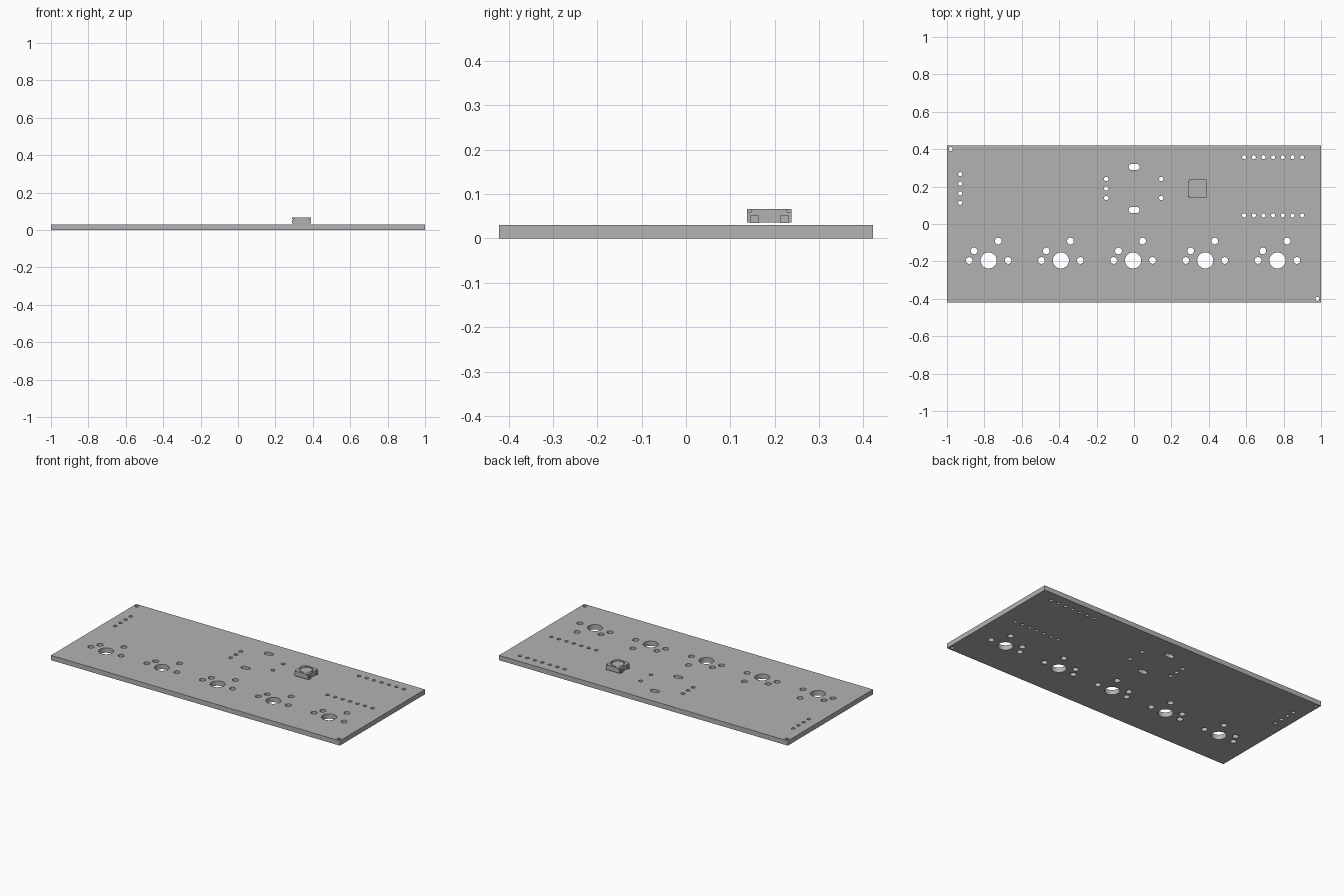
import bpy
from math import cos, sin, pi, radians

if "Cube" in bpy.data.objects:
    bpy.data.objects.remove(bpy.data.objects["Cube"])

grey = bpy.data.materials.new("plain grey")
grey.use_nodes = True
grey.diffuse_color = (0.45, 0.45, 0.45, 1)
grey.node_tree.nodes["Principled BSDF"].inputs["Base Color"].default_value = (0.45, 0.45, 0.45, 1)


def circle(x, y, r, n=24):
    return [(x + r * cos(2 * pi * i / n), y + r * sin(2 * pi * i / n)) for i in range(n)]


def slot(x, y, length, width, n=12):
    """Rounded slot lying along x."""
    r, h = width / 2, (length - width) / 2
    right = [(x + h + r * cos(a), y + r * sin(a)) for a in (-pi / 2 + pi * i / n for i in range(n + 1))]
    return right + [(2 * x - px, 2 * y - py) for px, py in right]


def rectangle(x, y, w, d):
    return [(x + sx * w / 2, y + sy * d / 2) for sx, sy in ((-1, -1), (1, -1), (1, 1), (-1, 1))]


def plate(name, outlines, z0, z1):
    """Flat solid from closed outlines; inner outlines become holes."""
    curve = bpy.data.curves.new(name, "CURVE")
    curve.dimensions, curve.fill_mode = "2D", "BOTH"
    curve.extrude = (z1 - z0) / 2
    for points in outlines:
        spline = curve.splines.new("POLY")
        spline.points.add(len(points) - 1)
        for p, (x, y) in zip(spline.points, points):
            p.co = (x, y, 0, 1)
        spline.use_cyclic_u = True
    obj = bpy.data.objects.new(name, curve)
    bpy.context.collection.objects.link(obj)
    bpy.ops.object.select_all(action="DESELECT")
    obj.select_set(True)
    bpy.context.view_layer.objects.active = obj
    bpy.ops.object.convert(target="MESH")
    obj = bpy.context.object
    obj.location.z = (z0 + z1) / 2
    obj.data.materials.clear()
    obj.data.materials.append(grey)
    bpy.ops.object.shade_smooth_by_angle(angle=radians(30))
    return obj


# Board with switch, header, encoder and corner holes
THICK = 0.03
holes = []
for i in range(5):
    x, y = -0.777 + 0.386 * i, -0.195
    holes.append(circle(x, y, 0.043, 40))
    for dx, dy in ((-0.104, 0), (0.104, 0), (-0.078, 0.051), (0.051, 0.104)):
        holes.append(circle(x + dx, y + dy, 0.018))
for i in range(7):
    for y in (0.357, 0.046):
        holes.append(circle(0.589 + 0.0517 * i, y, 0.011, 16))
for i in range(4):
    holes.append(circle(-0.929, 0.267 - 0.0515 * i, 0.011, 16))
for x, y in ((-0.148, 0.241), (-0.148, 0.19), (-0.148, 0.139), (0.145, 0.241), (0.145, 0.139)):
    holes.append(circle(x, y, 0.012, 16))
for y in (0.305, 0.075):
    holes.append(slot(0.001, y, 0.059, 0.032))
for s in (-1, 1):
    holes.append(circle(s * 0.98, -s * 0.4, 0.011, 16))
plate("circuit_board", [rectangle(0, 0, 2, 0.842)] + holes, 0, THICK)

# Push button: body, notched cover, plunger and side legs
BX, BY, H, N = 0.34, 0.188, 0.05, 0.01
corners = []
for sx, sy, flip in ((-1, -1, 0), (1, -1, 1), (1, 1, 0), (-1, 1, 1)):
    notch = [(H, H - N), (H - N, H - N), (H - N, H)]
    notch = [(BX + sx * a, BY + sy * b) for a, b in notch]
    corners += notch if (sx * sy < 0) == bool(flip) and sx * sy > 0 else notch[::-1]
cover_hole = circle(BX, BY, 0.041, 40)
plate("button_body", [rectangle(BX, BY, 0.094, 0.1)], 0.036, 0.06)
plate("button_cover", [corners, cover_hole], 0.06, 0.066)
plate("button_plunger", [circle(BX, BY, 0.035, 40)], 0.06, 0.065)
for sx, side in ((-1, "right"), (1, "left")):
    for sy, end in ((-1, "front"), (1, "back")):
        plate(f"button_leg_{side}_{end}",
              [rectangle(BX + sx * 0.049, BY + sy * 0.034, 0.005, 0.018)], 0.035, 0.053)
